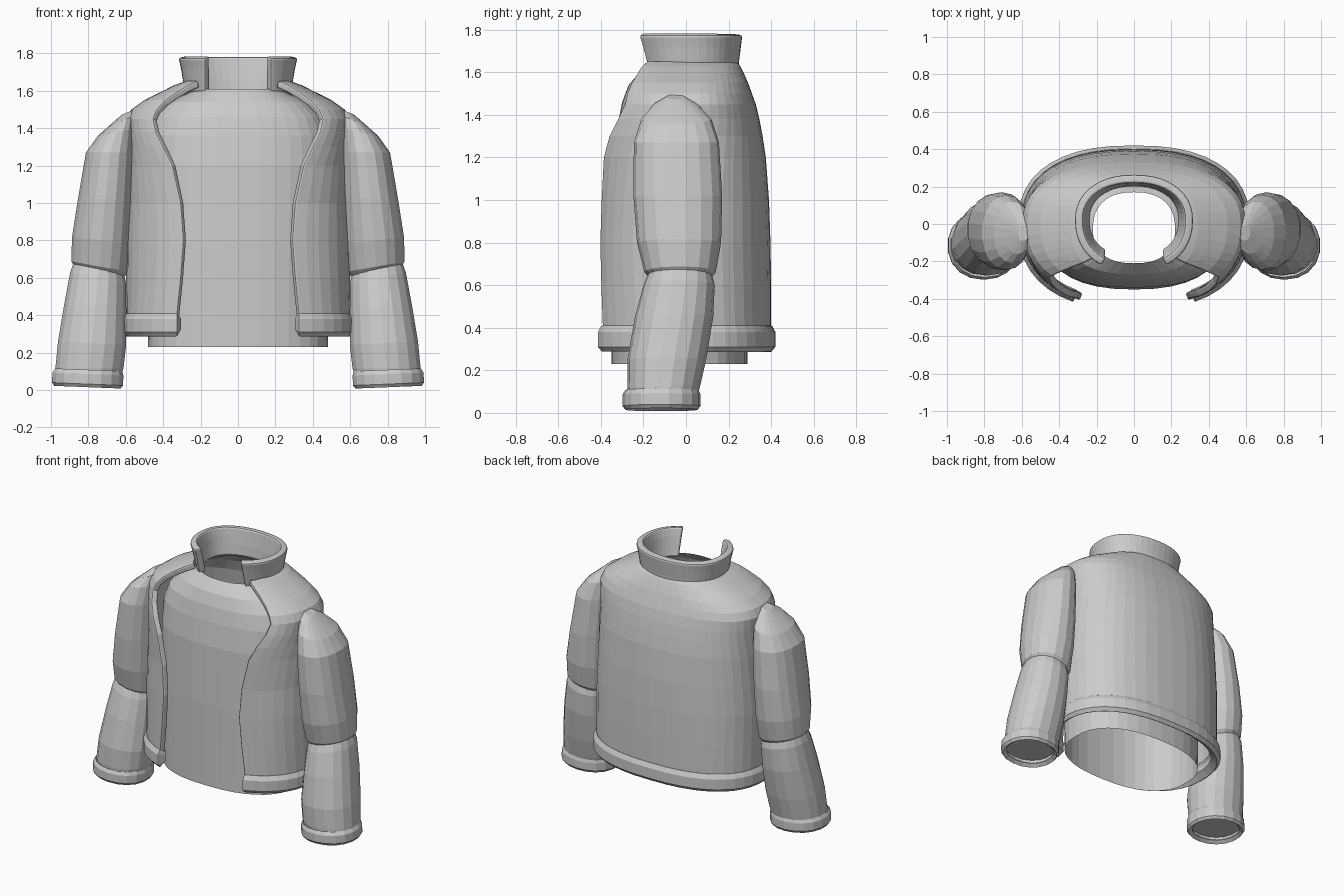
import bpy, bmesh, math
from math import pi, cos, sin

cube = bpy.data.objects.get("Cube")
if cube:
    bpy.data.objects.remove(cube)

GREY = (0.6, 0.6, 0.6, 1)
cloth = bpy.data.materials.new("grey cloth")
cloth.use_nodes = True
cloth.diffuse_color = GREY
cloth.node_tree.nodes["Principled BSDF"].inputs["Base Color"].default_value = GREY


def ring(z, a, front, back, gap=0, cx=0, cy=0, n=2.4, sides=36, slope=0):
    """Rounded outline at one height, with an optional front gap of half-width gap."""
    t0 = math.asin((gap / a) ** (n / 2))
    steps = sides if gap else sides - 1
    pts = []
    for i in range(steps + 1):
        t = -pi / 2 + t0 + (2 * pi - 2 * t0) * i / sides
        c, s = cos(t), sin(t)
        x = math.copysign(abs(c) ** (2 / n), c) * a
        y = math.copysign(abs(s) ** (2 / n), s) * (back if s > 0 else front)
        pts.append((cx + x, cy + y, z + slope * x))
    return pts


def loft(name, rings, closed=True, caps="", thick=0, mirror=False, bevel=0):
    """Skin a stack of rings, listed from the bottom up."""
    bm = bmesh.new()
    rows = [[bm.verts.new(p) for p in r] for r in rings]
    count = len(rows[0])
    for low, high in zip(rows, rows[1:]):
        for i in range(count if closed else count - 1):
            j = (i + 1) % count
            bm.faces.new((low[i], low[j], high[j], high[i]))
    if "b" in caps:
        bm.faces.new(rows[0][::-1])
    if "t" in caps:
        bm.faces.new(rows[-1])
    mesh = bpy.data.meshes.new(name)
    bm.to_mesh(mesh)
    bm.free()
    mesh.materials.append(cloth)
    obj = bpy.data.objects.new(name, mesh)
    bpy.context.collection.objects.link(obj)
    if thick:
        m = obj.modifiers.new("thickness", "SOLIDIFY")
        m.thickness, m.offset = thick, -1
    if bevel:
        m = obj.modifiers.new("soft edge", "BEVEL")
        m.width, m.segments, m.angle_limit = bevel, 2, math.radians(50)
    if mirror:
        obj.modifiers.new("other side", "MIRROR")
    return obj


# Inner shirt: open tube closing in to the neck
shirt = [(0.23, 0.48, 0.32, 0.32), (0.8, 0.49, 0.32, 0.32), (1.2, 0.5, 0.31, 0.32),
         (1.36, 0.49, 0.29, 0.3), (1.46, 0.45, 0.27, 0.28), (1.54, 0.37, 0.24, 0.25),
         (1.61, 0.22, 0.18, 0.2)]
loft("inner_shirt", [ring(*r, cy=-0.03) for r in shirt])

# Jacket body: height, half-width, front depth, back depth, half-gap
body = [(0.36, 0.6, 0.44, 0.4, 0.33), (0.6, 0.6, 0.44, 0.4, 0.305),
        (0.8, 0.6, 0.44, 0.397, 0.29), (1.0, 0.59, 0.44, 0.39, 0.305),
        (1.2, 0.585, 0.45, 0.375, 0.35), (1.3, 0.585, 0.45, 0.36, 0.4),
        (1.38, 0.59, 0.43, 0.345, 0.44), (1.45, 0.595, 0.395, 0.328, 0.455),
        (1.5, 0.57, 0.38, 0.31, 0.435), (1.55, 0.5, 0.36, 0.292, 0.39),
        (1.6, 0.4, 0.33, 0.27, 0.32), (1.63, 0.34, 0.3, 0.255, 0.27),
        (1.655, 0.27, 0.26, 0.235, 0.215)]
loft("jacket_body", [ring(*r) for r in body], closed=False, thick=0.04, bevel=0.01)

# Hem band around the bottom of the jacket
hem = [(0.285, 0), (0.31, 0.02), (0.38, 0.02), (0.412, 0.003)]
loft("hem_band", [ring(z, 0.6 + o, 0.44 + o, 0.4 + o, 0.325) for z, o in hem],
     closed=False, thick=0.06, bevel=0.015)

# Standing collar, flared and open at the front
collar = [(1.59, 0.28, 0.235, 0.225), (1.66, 0.295, 0.25, 0.23),
          (1.72, 0.305, 0.265, 0.238), (1.775, 0.318, 0.28, 0.245)]
loft("collar", [ring(*r, gap=0.175, cy=0.02, n=2.2) for r in collar],
     closed=False, thick=0.045, bevel=0.012)


def arm_ring(z, x_in, x_out, y_front, y_back, slope=0):
    half = (y_back - y_front) / 2
    return ring(z, (x_out - x_in) / 2, half, half, cx=(x_in + x_out) / 2,
                cy=(y_front + y_back) / 2, n=2.15, sides=18, slope=slope)


# Sleeves: height, inner x, outer x, front y, back y, tilt
upper = [(0.635, 0.6, 0.875, -0.17, 0.12, 0.18), (0.66, 0.585, 0.893, -0.195, 0.14, 0.18),
         (0.8, 0.57, 0.89, -0.23, 0.165, 0.1), (1.02, 0.56, 0.858, -0.247, 0.17, 0),
         (1.27, 0.55, 0.815, -0.245, 0.155, 0), (1.38, 0.55, 0.75, -0.21, 0.12, -0.2),
         (1.44, 0.55, 0.69, -0.16, 0.06, -0.4), (1.485, 0.56, 0.62, -0.09, -0.01, -0.4)]
loft("upper_sleeve", [arm_ring(*r) for r in upper], caps="bt", mirror=True)

lower = [(0.06, 0.63, 0.98, -0.27, 0.05, 0.03), (0.12, 0.61, 0.978, -0.275, 0.065, 0.03),
         (0.25, 0.595, 0.965, -0.275, 0.095, 0.05), (0.45, 0.595, 0.93, -0.24, 0.128, 0.1),
         (0.6, 0.597, 0.9, -0.2, 0.135, 0.18), (0.66, 0.61, 0.88, -0.175, 0.12, 0.18)]
loft("lower_sleeve", [arm_ring(*r) for r in lower], caps="bt", mirror=True)

# Cuffs
cuff = [(0.015, 0.625, 0.985, -0.285, 0.055), (0.032, 0.612, 0.997, -0.298, 0.068),
        (0.085, 0.61, 0.995, -0.298, 0.068), (0.108, 0.615, 0.98, -0.285, 0.06)]
loft("cuff", [arm_ring(*r, 0.04) for r in cuff], thick=0.03, mirror=True)
